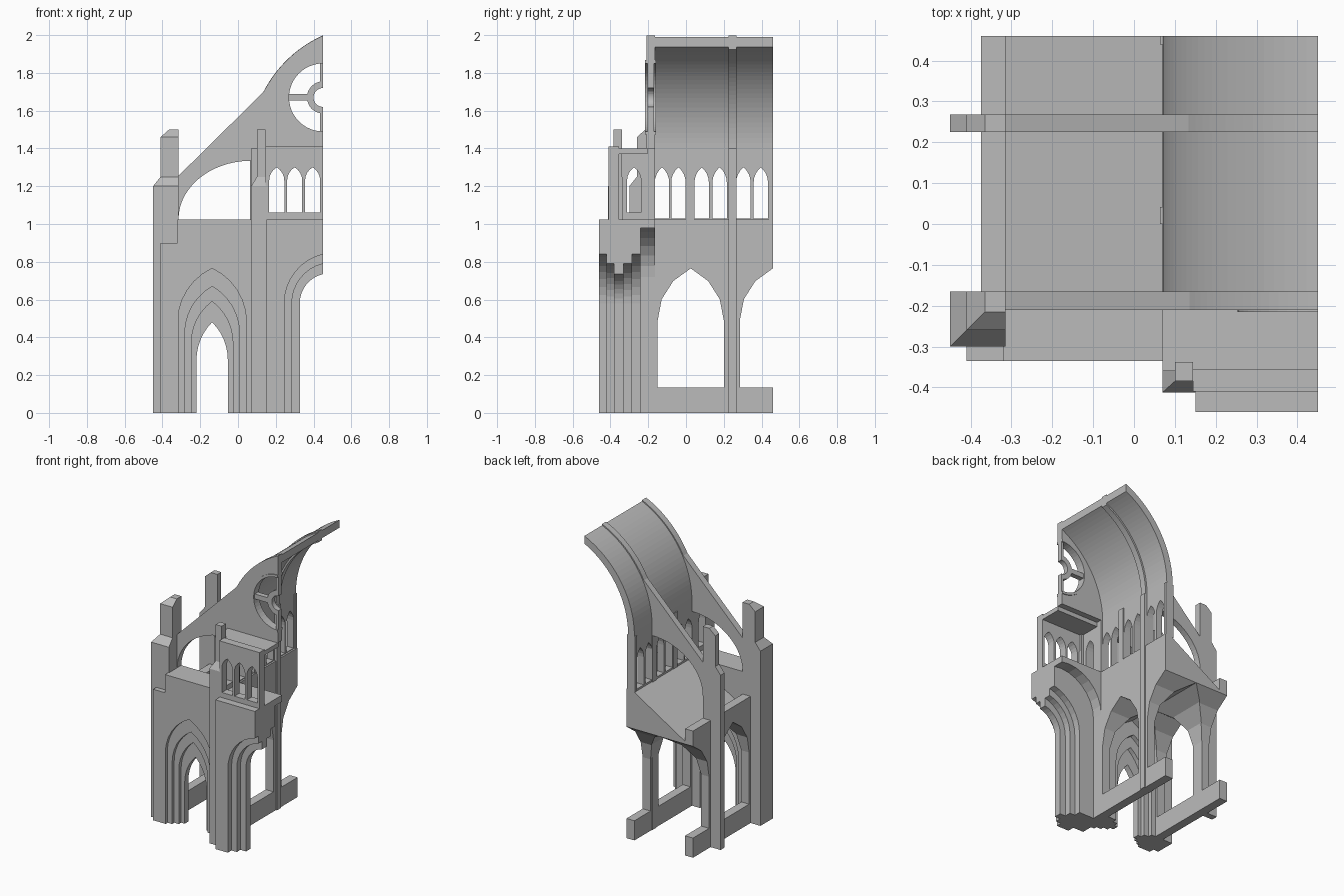
import bpy, bmesh
from math import sin, cos, pi, asin, acos, sqrt, radians

cube = bpy.data.objects.get("Cube")
if cube:
    bpy.data.objects.remove(cube)

stone = bpy.data.materials.new("grey stone")
stone.use_nodes = True
stone.diffuse_color = (0.5, 0.5, 0.5, 1)
stone.node_tree.nodes["Principled BSDF"].inputs["Base Color"].default_value = (0.5, 0.5, 0.5, 1)


def prism(name, pts, axis, a, b):
    """Extrude a 2D outline (other horizontal axis, z) along x or y."""
    bm = bmesh.new()
    place = (lambda p, t: (t, p[0], p[1])) if axis == "x" else (lambda p, t: (p[0], t, p[1]))
    lo = [bm.verts.new(place(p, a)) for p in pts]
    hi = [bm.verts.new(place(p, b)) for p in pts]
    bm.faces.new(lo)
    bm.faces.new(hi[::-1])
    for i in range(len(pts)):
        j = (i + 1) % len(pts)
        bm.faces.new((lo[i], hi[i], hi[j], lo[j]))
    bmesh.ops.recalc_face_normals(bm, faces=bm.faces)
    mesh = bpy.data.meshes.new(name)
    bm.to_mesh(mesh)
    bm.free()
    mesh.materials.append(stone)
    obj = bpy.data.objects.new(name, mesh)
    bpy.context.collection.objects.link(obj)
    return obj


def box(name, x0, x1, y0, y1, z0, z1):
    return prism(name, [(x0, z0), (x1, z0), (x1, z1), (x0, z1)], "y", y0, y1)


def frustum(name, low, high, z0, z1):
    """Sloped cap between two rectangles given as x0, x1, y0, y1."""
    obj = box(name, *low, z0, z1)
    for v in obj.data.vertices:
        if v.co.z > (z0 + z1) / 2:
            v.co.x = high[0] if abs(v.co.x - low[0]) < 1e-4 else high[1]
            v.co.y = high[2] if abs(v.co.y - low[2]) < 1e-4 else high[3]
    return obj


def arc(cx, cz, r, a0, a1, n):
    return [(cx + r * cos(a0 + (a1 - a0) * i / n), cz + r * sin(a0 + (a1 - a0) * i / n))
            for i in range(n + 1)]


def ring(cx, cz, r0, r1, a0, a1, n):
    return arc(cx, cz, r1, a0, a1, n) + arc(cx, cz, r0, a1, a0, n)


def pointed(c, w, base, spring, apex, n=4):
    """Outline of a pointed arch opening."""
    h = apex - spring
    r = (w * w + h * h) / (2 * w)
    side = arc(c + w - r, spring, r, 0, acos((r - w) / r), n)
    left = [(2 * c - u, z) for u, z in side[-2::-1]]
    return [(c + w, base)] + side + left + [(c - w, base)]


def cut(obj, cutters):
    """Subtract each cutter, keep the result as a plain mesh."""
    for cutter in cutters:
        mod = obj.modifiers.new("cut", "BOOLEAN")
        mod.operation, mod.solver, mod.object = "DIFFERENCE", "EXACT", cutter
        bpy.context.view_layer.update()
        deps = bpy.context.evaluated_depsgraph_get()
        mesh = bpy.data.meshes.new_from_object(obj.evaluated_get(deps))
        obj.modifiers.clear()
        obj.data = mesh
        bpy.data.objects.remove(cutter)


def bays():
    return [prism("bay_cutter", pointed(c, 0.175, 0.135, 0.49, 0.765, 3), "x", -0.6, 0.3)
            for c in (0.025, 0.46)]


BACK, EDGE, WALL = 0.46, 0.45, -0.165
SPRING, VX = 1.4, 0.718     # vault spring height and arc centre

# Nave side wall, open arcade below, slender window pairs above
lower = box("nave_arcade_wall", 0.07, 0.13, WALL, BACK, 0, 1.025)
cut(lower, bays())
upper = box("clerestory_wall", 0.07, 0.118, WALL, BACK, 1.02, SPRING)
cut(upper, [prism("window_cutter", pointed(c, 0.038, 1.03, 1.22, 1.3), "x", 0, 0.3)
            for c in (-0.127, -0.04, 0.083, 0.178, 0.304, 0.396)])
for y0, y1 in ((0.0, 0.042), (0.44, BACK)):
    box("clerestory_pilaster", 0.064, 0.125, y0, y1, 1.02, SPRING)
box("nave_pier_shaft", 0.066, 0.138, 0.225, 0.268, 0, SPRING)

# Half of the pointed vault and its rib
def vault(name, r0, r1, y0, y1):
    end = lambda r: acos((EDGE - VX) / r)
    pts = arc(VX, SPRING, r1, pi, end(r1), 24) + arc(VX, SPRING, r0, end(r0), pi, 24)
    return prism(name, pts, "y", y0, y1)

vault("nave_vault", 0.6, 0.648, WALL, BACK)
vault("nave_vault_rib", 0.588, 0.656, 0.225, 0.268)

# Outer aisle wall and groined aisle vault with lean-to roof
outer = box("aisle_outer_wall", -0.375, -0.315, WALL, BACK, 0, 0.87)
cut(outer, bays())
aisle = prism("aisle_vault_and_roof",
              [(-0.32, 0.47), (0.075, 0.47), (0.075, 1.02), (-0.32, 0.78)], "y", WALL - 0.002, BACK)
cut(aisle, [prism("barrel_cutter", pointed(-0.1225, 0.1925, 0.3, 0.49, 0.765, 3), "y", -0.3, 0.6)] + bays())

# Flying buttress at the rear
top_line = [(-0.32, 1.25), (0.136, 1.70)]
quarter = [(0.07 - 0.385 * sin(radians(t)), 1.025 + 0.31 * cos(radians(t))) for t in range(0, 91, 6)]
prism("rear_flying_buttress", top_line + [(0.15, 1.69), (0.10, 1.4), (0.09, 1.335)] + quarter
      + [(-0.32, 1.025)], "y", 0.225, 0.268)
box("rear_buttress", -0.45, -0.315, 0.225, 0.268, 0, 1.2)
frustum("rear_buttress_cap", (-0.45, -0.315, 0.225, 0.268), (-0.41, -0.315, 0.225, 0.268), 1.2, 1.25)
box("rear_pinnacle", -0.41, -0.315, 0.225, 0.268, 1.25, 1.46)
frustum("rear_pinnacle_top", (-0.41, -0.315, 0.225, 0.268), (-0.365, -0.315, 0.225, 0.268), 1.46, 1.5)

# Front gable wall with round window
a0 = pi - asin(0.3 / 0.655)
crest = arc(VX, SPRING, 0.655, a0, acos((EDGE - VX) / 0.655), 16)
gable = prism("front_gable", top_line[:1] + crest
              + [(EDGE, 1.4), (0.13, 1.4), (0.13, 1.02), (0.07, 1.02)] + quarter + [(-0.32, 1.025)],
              "y", -0.21, WALL)
RZ = 1.67
cut(gable, [prism("round_window_cutter", arc(EDGE, RZ, 0.18, 0, 2 * pi * 47 / 48, 47), "y", -0.4, 0)])
prism("round_window_trim", ring(EDGE, RZ, 0.18, 0.197, pi / 2, 3 * pi / 2, 24), "y", -0.216, -0.16)
prism("round_window_hub", ring(EDGE, RZ, 0.05, 0.085, pi / 2, 3 * pi / 2, 16), "y", -0.205, -0.17)
box("round_window_spoke", 0.265, 0.37, -0.205, -0.17, RZ - 0.017, RZ + 0.017)
for z0 in (RZ + 0.08, RZ - 0.185):
    box("round_window_upright", 0.434, EDGE, -0.205, -0.17, z0, z0 + 0.105)

# Corner buttress with hipped caps
box("corner_buttress", -0.45, -0.315, -0.30, WALL, 0, 1.2)
box("corner_buttress_step", -0.41, -0.315, -0.335, -0.295, 0, 0.9)
frustum("corner_buttress_cap", (-0.45, -0.315, -0.30, WALL), (-0.41, -0.315, -0.26, WALL), 1.2, 1.25)
box("corner_pinnacle", -0.41, -0.315, -0.26, WALL, 1.25, 1.46)
frustum("corner_pinnacle_top", (-0.41, -0.315, -0.26, WALL), (-0.365, -0.315, -0.215, WALL), 1.46, 1.5)

# Aisle front with stepped side portal
front = box("aisle_front", -0.32, 0.075, -0.335, WALL, 0, 1.025)
cut(front, [prism("portal_cutter", pointed(-0.137, w, -0.1, s, top, 6), "y", y0, y1)
            for w, s, top, y0, y1 in (
                (0.083, 0.28, 0.48, -0.5, 0), (0.11, 0.37, 0.59, -0.5, -0.265),
                (0.145, 0.42, 0.67, -0.5, -0.29), (0.182, 0.48, 0.765, -0.5, -0.313),
                (0.11, 0.37, 0.59, -0.225, 0), (0.145, 0.42, 0.67, -0.195, 0))])

# Porch block with stepped main portal, narrowing then widening inward
porch = prism("porch_block", [(0.07, -0.335), (0.15, -0.335), (0.15, -0.46), (EDGE, -0.46),
                              (EDGE, WALL), (0.07, WALL)], "y", 0, 1.025)
for v in porch.data.vertices:       # stand the plan outline upright
    v.co.y, v.co.z = v.co.z, v.co.y
porch.data.flip_normals()
cut(porch, [prism("portal_cutter", pointed(EDGE, w, -0.1, s, top, 8), "y", y0, y1)
            for w, s, top, y0, y1 in (
                (0.123, 0.58, 0.735, -0.6, 0), (0.165, 0.58, 0.79, -0.6, -0.38),
                (0.205, 0.58, 0.84, -0.6, -0.42), (0.165, 0.58, 0.79, -0.33, 0),
                (0.205, 0.58, 0.84, -0.285, 0), (0.32, 0.72, 0.98, -0.24, 0))])

# Porch buttress and pinnacle
box("porch_buttress", 0.07, 0.15, -0.412, -0.335, 0, 1.2)
frustum("porch_buttress_cap", (0.07, 0.15, -0.412, -0.335), (0.10, 0.15, -0.385, -0.335), 1.2, 1.25)
box("porch_pinnacle", 0.10, 0.145, -0.385, -0.338, 1.24, 1.5)

# Gallery over the porch
arcade = box("gallery_front", 0.145, EDGE, -0.41, -0.355, 1.02, 1.41)
cut(arcade, [prism("window_cutter", pointed(c, 0.04, 1.06, 1.23, 1.3), "y", -0.5, -0.3)
             for c in (0.205, 0.3, 0.395)])
side = box("gallery_side", 0.07, 0.13, -0.36, -0.205, 1.02, 1.4)
cut(side, [prism("window_cutter", pointed(-0.275, 0.037, 1.06, 1.23, 1.3), "x", 0, 0.3)])
box("gallery_roof", 0.125, EDGE, -0.358, -0.205, 1.37, 1.4)
